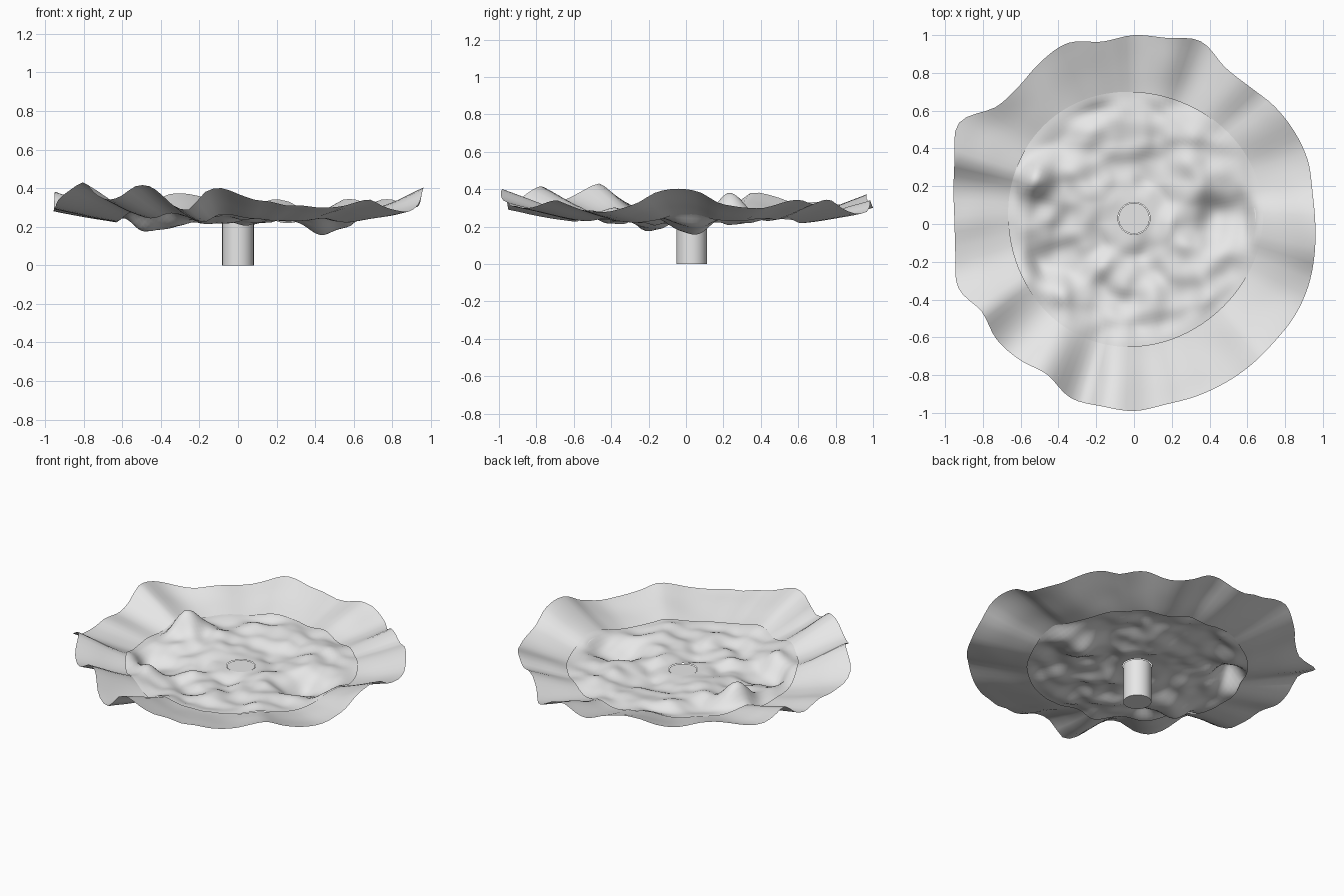
import bpy
import bmesh
import math
from mathutils import Vector, noise

cube = bpy.data.objects.get("Cube")
if cube:
    bpy.data.objects.remove(cube, do_unlink=True)

CENTRE_Y = 0.03
SEGMENTS = 144
MEAN_RIM = 0.33

# Rim radius every ten degrees and rim height every five, in hundredths, from +x
RIM_RADIUS = [96, 96, 98, 98, 97, 95, 96, 103, 100, 100, 98, 102, 99, 95, 96, 107, 101, 97,
              95, 96, 99, 93, 95, 94, 92, 98, 98, 99, 97, 97, 97, 97, 97, 98, 98, 97]
RIM_HEIGHT = [40, 38, 33, 31, 30, 30, 32, 34, 34, 32, 34, 34, 30, 27, 28, 33, 34, 31,
              30, 33, 35, 37, 37, 34, 32, 32, 33, 33, 32, 32, 34, 37, 38, 31, 28, 29,
              30, 29, 29, 30, 34, 39, 43, 40, 36, 34, 36, 41, 41, 37, 31, 29, 38, 40,
              37, 34, 33, 31, 31, 30, 30, 31, 33, 34, 31, 29, 28, 28, 30, 33, 38, 40]

# Larger swells of the inner disc: x, y, height, width
SWELLS = [(0.48, 0.05, -0.09, 0.09), (-0.38, -0.2, -0.08, 0.09),
          (-0.53, 0.24, 0.13, 0.08), (-0.38, -0.4, 0.06, 0.08),
          (-0.1, 0.52, 0.03, 0.12), (0.35, 0.3, 0.03, 0.12)]


def make_material(name, colour):
    mat = bpy.data.materials.new(name)
    mat.use_nodes = True
    mat.diffuse_color = colour
    mat.node_tree.nodes["Principled BSDF"].inputs["Base Color"].default_value = colour
    return mat


def lerp(a, b, t):
    return a + (b - a) * t


def sample(table, angle):
    """Smooth periodic interpolation of a table given around the circle."""
    count = len(table)
    pos = angle / math.tau * count
    i = math.floor(pos)
    f = pos - i
    a, b, c, d = (table[(i + k) % count] / 100 for k in (-1, 0, 1, 2))
    return b + 0.5 * f * (c - a + f * (2 * a - 5 * b + 4 * c - d + f * (3 * (b - c) + d - a)))


def ripple(x, y, scale, seed):
    return noise.noise(Vector((x * scale, y * scale, seed)))


def finish(name, bm, mat):
    bmesh.ops.recalc_face_normals(bm, faces=bm.faces)
    mesh = bpy.data.meshes.new(name)
    bm.to_mesh(mesh)
    bm.free()
    mesh.materials.append(mat)
    obj = bpy.data.objects.new(name, mesh)
    bpy.context.collection.objects.link(obj)
    bpy.ops.object.select_all(action='DESELECT')
    obj.select_set(True)
    bpy.context.view_layer.objects.active = obj
    bpy.ops.object.shade_smooth_by_angle(angle=math.radians(50))


def ring_sheet(name, steps, point, mat):
    """Sheet of concentric rings; point(t, angle) gives each position."""
    bm = bmesh.new()
    rings = []
    for i in range(steps + 1):
        rings.append([bm.verts.new(point(i / steps, math.tau * j / SEGMENTS))
                      for j in range(SEGMENTS)])
    for inner, outer in zip(rings, rings[1:]):
        for j in range(SEGMENTS):
            k = (j + 1) % SEGMENTS
            bm.faces.new((inner[j], outer[j], outer[k], inner[k]))
    finish(name, bm, mat)


def petal_height(t, angle):
    """Petal rises to the rim, its ruffles growing outwards."""
    ruffle = sample(RIM_HEIGHT, angle) - MEAN_RIM
    return lerp(0.24, MEAN_RIM, t ** 1.1) + ruffle * lerp(0.35, 1, t)


def outer_point(t, angle):
    radius = lerp(0.64, sample(RIM_RADIUS, angle), t)
    x = radius * math.cos(angle)
    y = radius * math.sin(angle) + CENTRE_Y * (1 - t)
    return x, y, petal_height(t, angle) + 0.03 * ripple(x, y, 5, 2.5) * t * (1 - t)


def inner_point(t, angle):
    radius = lerp(0.085, 0.675 + 0.01 * math.sin(3 * angle + 1), t)
    x, y = radius * math.cos(angle), CENTRE_Y + radius * math.sin(angle)
    bumps = 0.04 * ripple(x, y, 5, 7.3) + 0.025 * ripple(x, y, 9, 4.1)
    for sx, sy, height, width in SWELLS:
        bumps += height * math.exp(-((x - sx) ** 2 + (y - sy) ** 2) / (2 * width ** 2))
    # Flat around the stem, turned up to meet the petal at the edge
    lip = max(0, (t - 0.8) / 0.2)
    lip *= lip * (3 - 2 * lip)
    z = lerp(0.242 + bumps * min(1, 5 * t), petal_height(0.1, angle) + 0.008, lip)
    return x, y, z


grey = make_material("light grey", (0.8, 0.8, 0.8, 1))

# Ruffled outer petal and rippled inner disc
ring_sheet("outer_petal", 14, outer_point, grey)
ring_sheet("inner_disc", 30, inner_point, grey)

# Stem with a flat cap just inside the middle hole
bm = bmesh.new()
bmesh.ops.create_cone(bm, cap_ends=True, segments=32, radius1=0.082, radius2=0.082, depth=0.24)
bmesh.ops.translate(bm, verts=bm.verts, vec=(0, CENTRE_Y, 0.12))
finish("stem", bm, grey)
